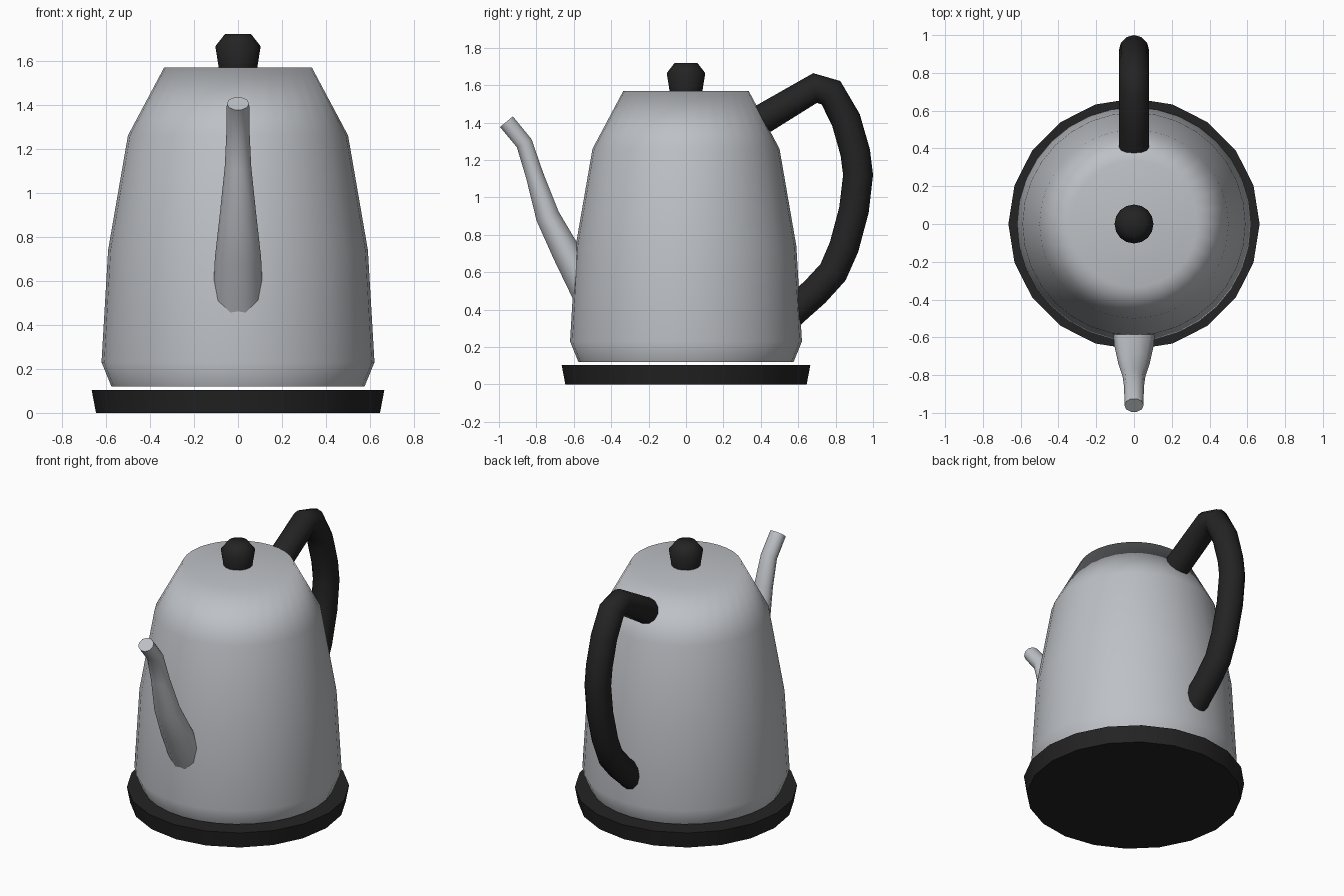
import bpy, bmesh, math
from mathutils import Vector

if "Cube" in bpy.data.objects:
    bpy.data.objects.remove(bpy.data.objects["Cube"])


def material(name, rgb):
    m = bpy.data.materials.new(name)
    m.diffuse_color = (*rgb, 1)
    m.use_nodes = True
    m.node_tree.nodes["Principled BSDF"].inputs["Base Color"].default_value = m.diffuse_color
    return m


STEEL = material("brushed_steel", (0.51, 0.53, 0.56))
BLACK = material("black_plastic", (0.017, 0.017, 0.017))


def skin_rings(name, rings, mat, angle):
    """Join a list of vertex rings with quads, cap both ends, smooth by angle."""
    bm = bmesh.new()
    loops = [[bm.verts.new(p) for p in ring] for ring in rings]
    n = len(loops[0])
    for a, b in zip(loops, loops[1:]):
        for i in range(n):
            j = (i + 1) % n
            bm.faces.new((a[i], a[j], b[j], b[i]))
    bm.faces.new(loops[0][::-1])
    bm.faces.new(loops[-1])
    bmesh.ops.recalc_face_normals(bm, faces=bm.faces)
    me = bpy.data.meshes.new(name)
    bm.to_mesh(me)
    bm.free()
    me.materials.append(mat)
    ob = bpy.data.objects.new(name, me)
    bpy.context.collection.objects.link(ob)
    bpy.ops.object.select_all(action='DESELECT')
    ob.select_set(True)
    bpy.context.view_layer.objects.active = ob
    bpy.ops.object.shade_smooth_by_angle(angle=math.radians(angle))
    return ob


def lathe(name, profile, sides, mat, angle=65):
    """Turn (radius, z) points about the z axis."""
    rings = [[(r * math.cos(math.tau * i / sides), r * math.sin(math.tau * i / sides), z)
              for i in range(sides)] for r, z in profile]
    return skin_rings(name, rings, mat, angle)


def tube(name, path, sides, mat):
    """Sweep an ellipse along (y, z, half width, half depth) points in the side plane."""
    pts = [Vector((0, p[0], p[1])) for p in path]
    rings = []
    for k, (c, p) in enumerate(zip(pts, path)):
        steps = [(b - a).normalized() for a, b in
                 ((pts[max(k - 1, 0)], c), (c, pts[min(k + 1, len(pts) - 1)]))]
        t = (steps[0] + steps[1]).normalized()
        n = Vector((0, -t.z, t.y))
        rings.append([c + Vector((p[2] * math.cos(a), 0, 0)) + n * (p[3] * math.sin(a))
                      for a in (math.tau * i / sides for i in range(sides))])
    return skin_rings(name, rings, mat, 60)


# Power base
lathe("base", [(0.645, 0), (0.665, 0.105)], 20, BLACK, 40)

# Kettle body with a softly shaded top rim
body = lathe("body", [(0.575, 0.12), (0.62, 0.23), (0.59, 0.74), (0.50, 1.26), (0.335, 1.57)],
             32, STEEL)
body.modifiers.new("soft_rim", 'WEIGHTED_NORMAL').keep_sharp = True

# Lid knob
lathe("lid_knob", [(0.087, 1.565), (0.103, 1.665), (0.06, 1.72)], 16, BLACK)

# Spout, tapering towards the tip
tube("spout", [(-0.48, 0.40, 0.115, 0.09), (-0.53, 0.50, 0.114, 0.09),
               (-0.64, 0.706, 0.105, 0.08), (-0.74, 0.90, 0.083, 0.067),
               (-0.81, 1.12, 0.06, 0.05), (-0.865, 1.29, 0.052, 0.047),
               (-0.96, 1.405, 0.051, 0.047)], 10, STEEL)

# Looped handle
R = 0.08
tube("handle", [(y, z, R, R) for y, z in
                [(0.34, 1.377), (0.42, 1.425), (0.69, 1.585), (0.775, 1.56), (0.855, 1.415),
                 (0.905, 1.24), (0.92, 1.12), (0.898, 0.933), (0.845, 0.735),
                 (0.786, 0.60), (0.69, 0.495), (0.594, 0.41), (0.52, 0.34)]], 12, BLACK)
